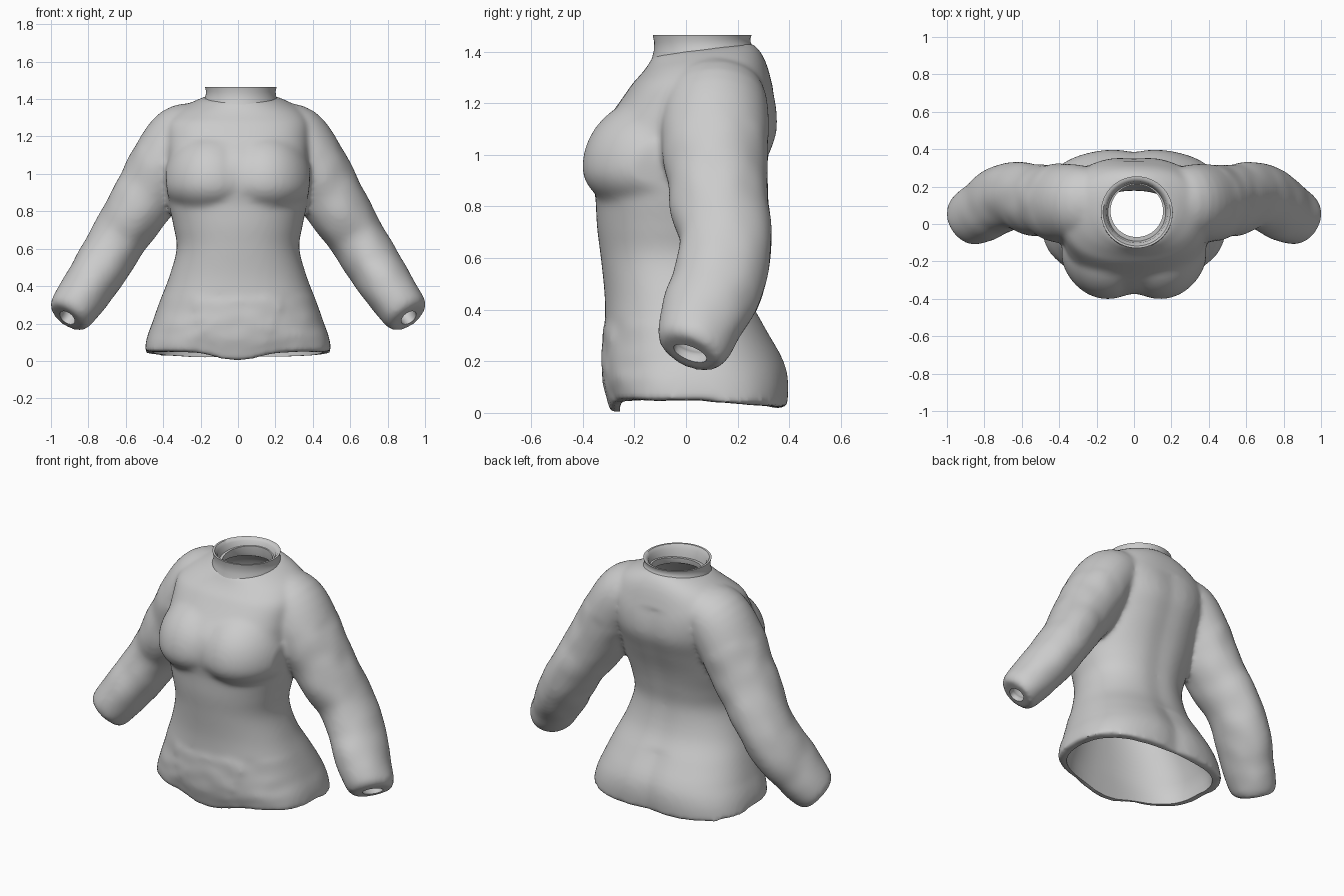
import bpy, bmesh, math
from mathutils import Vector, noise

if "Cube" in bpy.data.objects:
    bpy.data.objects.remove(bpy.data.objects["Cube"])

grey = bpy.data.materials.new("stone_grey")
grey.diffuse_color = (0.6, 0.6, 0.6, 1)
grey.use_nodes = True
grey.node_tree.nodes["Principled BSDF"].inputs["Base Color"].default_value = grey.diffuse_color
SEG = 64


def spline(rows, n):
    """Catmull-Rom resampling of parameter rows."""
    out = []
    for i in range(len(rows) - 1):
        a, b, c, d = (rows[max(i - 1, 0)], rows[i], rows[i + 1],
                      rows[min(i + 2, len(rows) - 1)])
        for k in range(n):
            t = k / n
            out.append([0.5 * (2 * q + (r - p) * t + (2 * p - 5 * q + 4 * r - s) * t * t
                               + (3 * q - p - 3 * r + s) * t ** 3)
                        for p, q, r, s in zip(a, b, c, d)])
    out.append(list(rows[-1]))
    return out


def loft(bm, rings):
    """Closed skin through a list of rings with flat end caps."""
    vs = [[bm.verts.new(p) for p in ring] for ring in rings]
    n = len(vs[0])
    for a, b in zip(vs, vs[1:]):
        for i in range(n):
            j = (i + 1) % n
            bm.faces.new((a[i], a[j], b[j], b[i]))
    for ring in (vs[0], vs[-1]):
        c = bm.verts.new(sum((v.co for v in ring), Vector()) / n)
        for i in range(n):
            bm.faces.new((ring[i], ring[(i + 1) % n], c))


def power(v, e):
    return math.copysign(abs(v) ** e, v)


def torso_rings(rows, n=6):
    rings = []
    for z, hw, yf, yb, cx, p in spline(rows, n):
        ring = []
        for i in range(SEG):
            a = 2 * math.pi * i / SEG
            ring.append(Vector((cx + hw * power(math.cos(a), 2 / p),
                                (yf + yb) / 2 + (yb - yf) / 2 * power(math.sin(a), 2 / p), z)))
        rings.append(ring)
    return rings


def arm_rings(rows, side):
    pts = spline(rows, 5)
    rings = []
    for i, (x, y, z, w, d) in enumerate(pts):
        t = (Vector(pts[min(i + 1, len(pts) - 1)][:3]) - Vector(pts[max(i - 1, 0)][:3])).normalized()
        u = Vector((0, 1, 0)).cross(t).normalized()
        v = t.cross(u)
        ring = []
        for k in range(40):
            a = 2 * math.pi * k / 40
            q = Vector((x, y, z)) + u * w * math.cos(a) + v * d * math.sin(a)
            q.x *= side
            ring.append(q)
        rings.append(ring)
    return rings


def make(name, rings_list):
    bm = bmesh.new()
    for rings in rings_list:
        loft(bm, rings)
    return finish(name, bm)


def finish(name, bm):
    bmesh.ops.recalc_face_normals(bm, faces=bm.faces)
    me = bpy.data.meshes.new(name)
    bm.to_mesh(me)
    bm.free()
    me.materials.append(grey)
    ob = bpy.data.objects.new(name, me)
    bpy.context.collection.objects.link(ob)
    return ob


# Torso sections: height, half width, front, back, centre x, squareness
body = [(0.00, .50, -.285, .395, 0, 2.8), (0.10, .487, -.31, .402, 0, 2.6),
        (0.20, .46, -.32, .385, 0, 2.4), (0.32, .418, -.315, .32, 0, 2.3),
        (0.45, .368, -.315, .25, 0, 2.2), (0.60, .328, -.33, .22, 0, 2.2),
        (0.72, .345, -.345, .235, 0, 2.2), (0.84, .37, -.352, .265, 0, 2.3),
        (0.97, .385, -.372, .315, 0, 2.3), (1.08, .385, -.348, .355, 0, 2.4),
        (1.18, .39, -.275, .355, 0, 2.5), (1.27, .385, -.212, .335, 0, 2.5),
        (1.34, .33, -.165, .31, .01, 2.3), (1.385, .25, -.14, .28, .015, 2.1),
        (1.41, .19, -.125, .255, .015, 2)]

# Arm sections: centre x, y, z, half width, half depth
arm = [(.15, .11, 1.285, .10, .16), (.29, .115, 1.205, .175, .20), (.40, .112, 1.05, .18, .21),
       (.47, .122, .92, .178, .195), (.545, .13, .80, .167, .192), (.63, .152, .67, .153, .18),
       (.72, .13, .52, .147, .182), (.81, .07, .38, .139, .17), (.89, .03, .265, .126, .144),
       (.914, .015, .232, .102, .115)]


def sculpt(v):
    """Chest, spine groove, belly panel, creases, tilted neck and wavy hem."""
    front = v.y < 0
    x, z = v.x, v.z
    if front:
        rz = .28 if z > .95 else .185
        r2 = ((abs(x) - .14) / .26) ** 2 + ((z - .95) / rz) ** 2
        if r2 < 1:
            v.y = min(v.y, -.1 - .302 * math.sqrt(1 - r2))
        if z < .34 and abs(x) < .16 + .4 * max(z - .1, 0):
            v.y -= .008
        if z < .36:
            v.y += .008 * noise.noise(Vector((x * 9, 3, z * 13)))
    elif z < 1.25:
        v.y -= (.018 if z < .35 else .01) * math.exp(-(x / .07) ** 2)
    if z > 1.28:
        v.z += .12 * (v.y - .065) * min(1, (z - 1.28) / .1)
    if z < .2:
        if v.y < .05:
            hem = .05 - .055 * math.exp(-(x / .16) ** 2)
        else:
            hem = .05 - .03 * min(1, (v.y - .05) / .33)
        hem = max(0, hem + .006 * noise.noise(v * 14))
        v.z = hem + z * (.2 - hem) / .2


torso = torso_rings(body)
for ring in torso:
    for p in ring:
        sculpt(p)
arms = [arm_rings(arm, s) for s in (-1, 1)]
# Slight unevenness along the sleeves
for rings in arms:
    for ring in rings[10:]:
        c = sum(ring, Vector()) / len(ring)
        for p in ring:
            p += (p - c).normalized() * .006 * noise.noise(p * 9)

shell = make("torso_and_arms", [torso] + arms)

# Hollow inside of the torso, open at hem and neck
T = .042
inside = [(-.1, .50 - T, -.285 + T, .395 - T, 0, 2.7)]
for z, hw, yf, yb, cx, p in body[1:-2]:
    inside.append((z - (.03 if z > 1.1 else 0), hw - T, yf + T, yb - T, cx, p))
inside += [(1.355, .19, -.09, .235, .015, 2), (1.385, .142, -.07, .212, .015, 2),
           (1.6, .142, -.07, .212, .015, 2)]
cutters = [make("torso_hollow", [torso_rings(inside, 3)])]

# Hollow sleeves with a small hole at the wrist
sleeve = [(x, y, z, w - T, d - T) for x, y, z, w, d in arm[1:-2]]
sleeve += [(.87, .038, .293, .075, .09), (.90, .024, .25, .048, .07), (.96, -.015, .16, .048, .07)]
for s, label in ((-1, "left"), (1, "right")):
    cutters.append(make(label + "_sleeve_hollow", [arm_rings(sleeve, s)]))

# Fuse the outer skin, soften the joints, then carve the hollows
rm = shell.modifiers.new("fuse", 'REMESH')
rm.mode = 'VOXEL'
rm.voxel_size = .014
rm.use_smooth_shade = True
sm = shell.modifiers.new("soften", 'SMOOTH')
sm.factor = .5
sm.iterations = 10
for c in cutters:
    c.hide_render = True
    m = shell.modifiers.new(c.name, 'BOOLEAN')
    m.operation = 'DIFFERENCE'
    m.solver = 'EXACT'
    m.object = c

# Collar ring with a slanted lower edge
profile = [(.197, 0), (.188, .35), (.186, .7), (.192, 1), (.180, 1), (.164, .75),
           (.160, .4), (.150, .1), (.150, 0)]
bm = bmesh.new()
grid = []
for i in range(SEG):
    a = 2 * math.pi * i / SEG
    low = 1.393 + .025 * math.sin(a)
    grid.append([bm.verts.new((.015 + r * math.cos(a), .063 + r * math.sin(a),
                               low + (1.465 - low) * h)) for r, h in profile])
for i in range(SEG):
    a, b = grid[i], grid[(i + 1) % SEG]
    for k in range(len(profile)):
        j = (k + 1) % len(profile)
        bm.faces.new((a[k], b[k], b[j], a[j]))
collar = finish("collar", bm)

# Bake the modifiers, drop the helpers, shade smooth with crisp rims
for ob in (shell, collar):
    bpy.ops.object.select_all(action='DESELECT')
    ob.select_set(True)
    bpy.context.view_layer.objects.active = ob
    bpy.ops.object.convert(target='MESH')
    bpy.ops.object.shade_smooth_by_angle(angle=math.radians(45))
for c in cutters:
    bpy.data.objects.remove(c)
